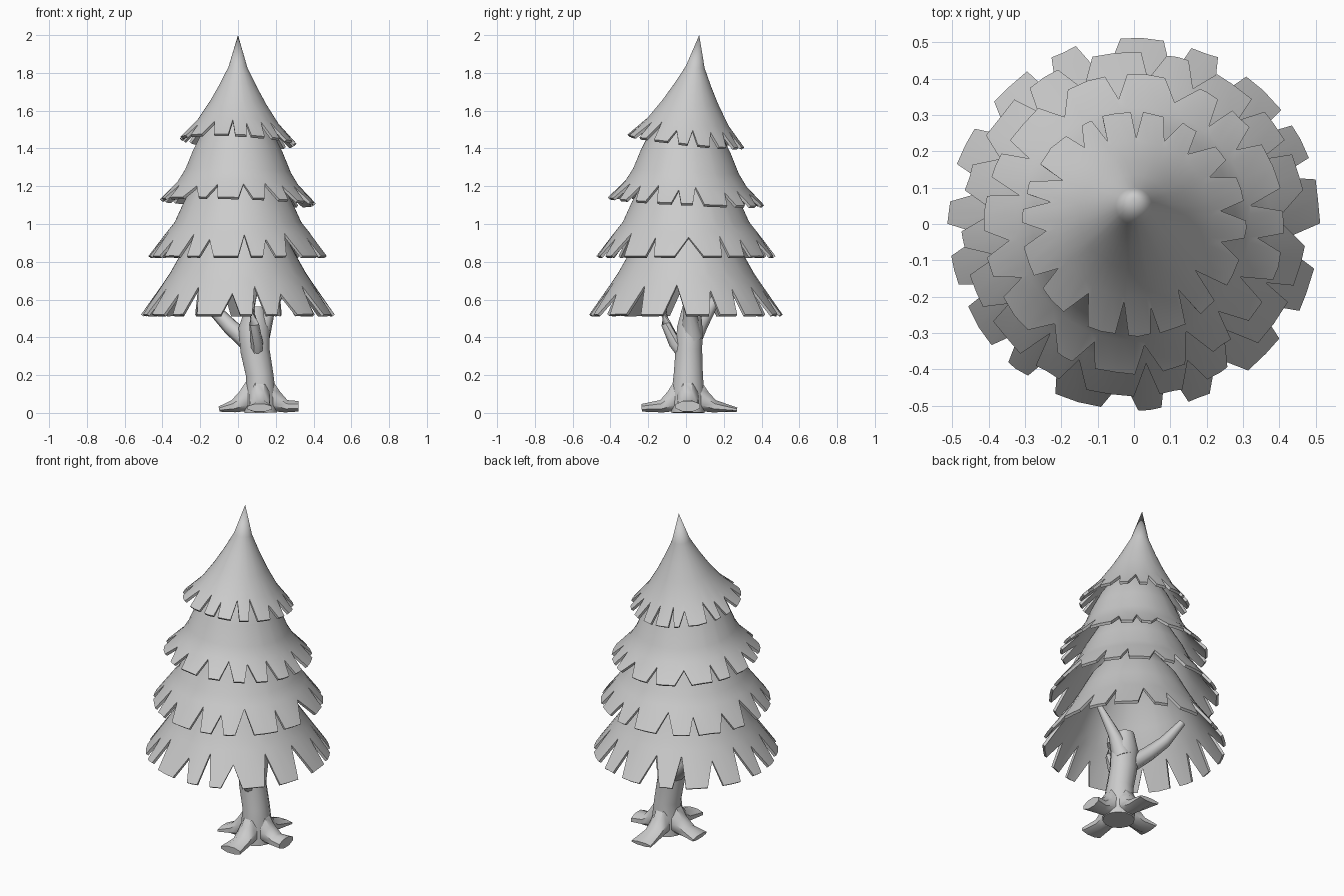
import bpy, bmesh, math, random
from mathutils import Vector

if "Cube" in bpy.data.objects:
    bpy.data.objects.remove(bpy.data.objects["Cube"])

random.seed(4)

# Angular extent in degrees of each needle tip around a skirt
TEETH = [(0, 16), (20, 34), (38, 54), (61, 72), (79, 96), (107, 118), (125, 141),
         (149, 161), (171, 180), (188, 201), (206, 221), (226, 235), (243, 262),
         (270, 279), (286, 296), (307, 324), (330, 346)]


def finish(name, bm, thick=0.0, angle=40):
    bmesh.ops.recalc_face_normals(bm, faces=bm.faces)
    me = bpy.data.meshes.new(name)
    bm.to_mesh(me)
    bm.free()
    ob = bpy.data.objects.new(name, me)
    bpy.context.collection.objects.link(ob)
    bpy.ops.object.select_all(action='DESELECT')
    ob.select_set(True)
    bpy.context.view_layer.objects.active = ob
    if thick:
        m = ob.modifiers.new("thickness", 'SOLIDIFY')
        m.thickness = thick
        m.offset = -1
        bpy.ops.object.modifier_apply(modifier=m.name)
    bpy.ops.object.shade_smooth_by_angle(angle=math.radians(angle))
    return ob


def skirt(name, profile, turn, tilt=(0, 0), lean=0.0):
    """Conical shell; profile runs top to rim, its last two points are notch level and tip."""
    # columns: angle, sideways shift of the rim point, is it a notch
    cols = []
    for i, (a, b) in enumerate(TEETH):
        nxt = TEETH[(i + 1) % len(TEETH)][0] + (360 if i == len(TEETH) - 1 else 0)
        cols += [(a, random.uniform(-0.5, 2.5), False), ((a + b) / 2, 0, False),
                 (b, random.uniform(-2.5, 0.5), False), ((b + nxt) / 2, 0, True)]
    (rn, zn), (rt, zt) = profile[-2:]
    bm = bmesh.new()

    def vert(r, z, deg):
        t = math.radians(deg + turn)
        x, y = r * math.cos(t), r * math.sin(t)
        return bm.verts.new((x, y + lean * (z - zt), z - tilt[0] * x - tilt[1] * y))

    rings = []
    for r, z in profile[:-1]:
        if r == 0:
            rings.append([vert(0, z, 0)] * len(cols))
        else:
            rings.append([vert(r, z, c[0]) for c in cols])
    # jagged rim: tips reach the end, notches stay near the ring above
    rim = []
    for deg, shift, notch in cols:
        k = random.uniform(0.04, 0.35) if notch else random.uniform(0.95, 1.0)
        rim.append(vert(rn + (rt - rn) * k, zn + (zt - zn) * min(1, k + 0.03), deg + shift))
    rings.append(rim)
    n = len(cols)
    for up, lo in zip(rings, rings[1:]):
        for i in range(n):
            j = (i + 1) % n
            quad = [up[i], lo[i], lo[j], up[j]]
            bm.faces.new(list(dict.fromkeys(quad)))
    return finish(name, bm, 0.016)


def limb(name, path, sides=10, angle=45):
    """Loft of elliptical sections; path rows are x, y, z, half width, half height."""
    bm = bmesh.new()
    pts = [Vector(p[:3]) for p in path]
    rings = []
    for i, p in enumerate(path):
        d = (pts[min(i + 1, len(pts) - 1)] - pts[max(i - 1, 0)]).normalized()
        side = d.cross(Vector((0, 0, 1)))
        side = side.normalized() if side.length > 0.3 else Vector((1, 0, 0))
        side = (side - d * side.dot(d)).normalized()
        up = side.cross(d)
        ring = []
        for k in range(sides):
            t = 2 * math.pi * (k + 0.5) / sides
            v = pts[i] + side * p[3] * math.cos(t) + up * p[4] * math.sin(t)
            v.z = max(v.z, 0.0)
            ring.append(bm.verts.new(v))
        rings.append(ring)
    for a, b in zip(rings, rings[1:]):
        for k in range(sides):
            j = (k + 1) % sides
            bm.faces.new([a[k], a[j], b[j], b[k]])
    bm.faces.new(rings[0])
    bm.faces.new(rings[-1])
    return finish(name, bm, angle=angle)


# Foliage skirts, each tapering to a rounded top inside the next
skirt("foliage_bottom", [(0, 1.15), (0.13, 1.09), (0.245, 0.95), (0.315, 0.82),
                         (0.36, 0.74), (0.39, 0.695), (0.515, 0.52)], 0)
skirt("foliage_lower", [(0, 1.43), (0.10, 1.38), (0.21, 1.25), (0.285, 1.12),
                        (0.335, 1.01), (0.375, 0.96), (0.475, 0.83)], 9)
skirt("foliage_upper", [(0, 1.68), (0.10, 1.61), (0.19, 1.48), (0.235, 1.39), (0.28, 1.28),
                        (0.32, 1.215), (0.415, 1.12)], 130, (0.03, 0.05))
skirt("foliage_top", [(0, 2.0), (0.05, 1.83), (0.10, 1.73), (0.15, 1.64),
                      (0.215, 1.54), (0.31, 1.44)], 245, (0.05, 0.11), 0.125)

# Leaning trunk
limb("trunk", [(0.12, 0.01, 0.0, 0.09, 0.09), (0.118, 0.01, 0.1, 0.085, 0.09),
               (0.115, 0.012, 0.2, 0.075, 0.08), (0.09, 0.015, 0.33, 0.08, 0.073),
               (0.085, 0.02, 0.45, 0.085, 0.07), (0.09, 0.03, 0.56, 0.05, 0.05)], 12)

# Branches reaching into the foliage
limb("branch_left", [(0.08, 0.02, 0.35, 0.05, 0.05), (-0.04, 0.07, 0.455, 0.042, 0.042),
                     (-0.12, 0.12, 0.54, 0.035, 0.035), (-0.19, 0.19, 0.66, 0.02, 0.02)], 8)
limb("branch_right", [(0.11, 0.03, 0.40, 0.06, 0.06), (0.16, 0.02, 0.53, 0.035, 0.035),
                      (0.26, 0.0, 0.70, 0.015, 0.015)], 8)
limb("branch_front", [(0.10, 0.01, 0.27, 0.03, 0.03), (0.10, -0.06, 0.37, 0.033, 0.033),
                      (0.085, -0.105, 0.47, 0.026, 0.026), (0.07, -0.12, 0.56, 0.022, 0.022),
                      (0.05, -0.135, 0.68, 0.012, 0.012)], 8)

# Four flat spreading roots
for name, (dx, dy), reach, tip in (("root_left", (-1, 0), 0.215, 0.015),
                                   ("root_right", (1, 0), 0.205, 0.03),
                                   ("root_front", (0, -1), 0.245, 0.022),
                                   ("root_back", (0, 1), 0.26, 0.012)):
    rows = [(0.03, 0.09, 0.06, 0.095), (0.085, 0.06, 0.06, 0.06),
            (0.14, 0.035, 0.055, 0.036), (reach, tip + 0.005, 0.07, tip)]
    limb(name, [(0.115 + dx * s, 0.01 + dy * s, z, w, h) for s, z, w, h in rows], 8)
